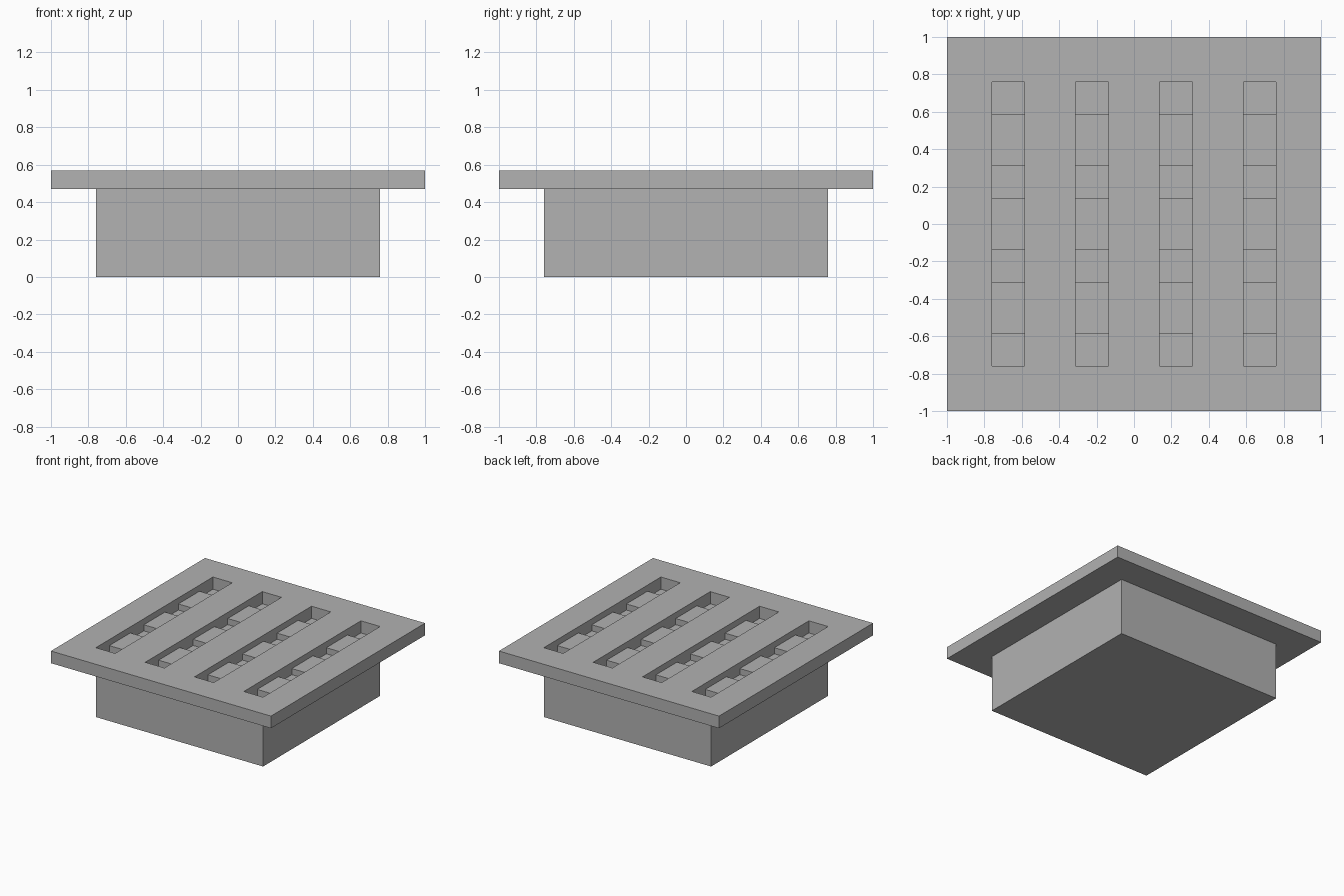
import bpy
import bmesh
from mathutils import Matrix, Vector

default = bpy.data.objects.get("Cube")
if default:
    bpy.data.objects.remove(default, do_unlink=True)

# Single grey finish
GREY = (0.445, 0.445, 0.445, 1.0)
grey = bpy.data.materials.new("plain_grey")
grey.use_nodes = True
grey.diffuse_color = GREY
grey.node_tree.nodes["Principled BSDF"].inputs["Base Color"].default_value = GREY

# Main heights and spans
BASE_TOP, BAR_TOP, PLATE_TOP = 0.47, 0.52, 0.57
HALF = 0.76
SLOT = 0.175
PITCH = (2 * HALF - SLOT) / 3
SLOT_CENTRES = [(i - 1.5) * PITCH for i in range(4)]


def boxes(name, bounds):
    """One object made of boxes given as (low corner, high corner)."""
    bm = bmesh.new()
    for low, high in bounds:
        low, high = Vector(low), Vector(high)
        matrix = Matrix.Translation((low + high) / 2) @ Matrix.Diagonal((*(high - low), 1))
        bmesh.ops.create_cube(bm, size=1, matrix=matrix)
    mesh = bpy.data.meshes.new(name)
    bm.to_mesh(mesh)
    bm.free()
    mesh.materials.append(grey)
    obj = bpy.data.objects.new(name, mesh)
    bpy.context.scene.collection.objects.link(obj)
    return obj


# Solid square body
boxes("base_block", [((-HALF, -HALF, 0), (HALF, HALF, BASE_TOP))])

# Wide top plate with four long slots
plate = boxes("top_plate", [((-1, -1, BASE_TOP), (1, 1, PLATE_TOP))])
cutter = boxes("slot_cutter", [
    ((x - SLOT / 2, -HALF, BASE_TOP - 0.1), (x + SLOT / 2, HALF, PLATE_TOP + 0.1))
    for x in SLOT_CENTRES])
cutter.hide_render = True
cut = plate.modifiers.new("slots", "BOOLEAN")
cut.operation = "DIFFERENCE"
cut.solver = "EXACT"
cut.object = cutter
bpy.context.view_layer.objects.active = plate
bpy.ops.object.modifier_apply(modifier=cut.name)
bpy.data.objects.remove(cutter, do_unlink=True)

# Lower crossbars seen through the slots
boxes("crossbars", [
    ((-HALF, a + SLOT / 2, BASE_TOP), (HALF, b - SLOT / 2, BAR_TOP))
    for a, b in zip(SLOT_CENTRES, SLOT_CENTRES[1:])])
